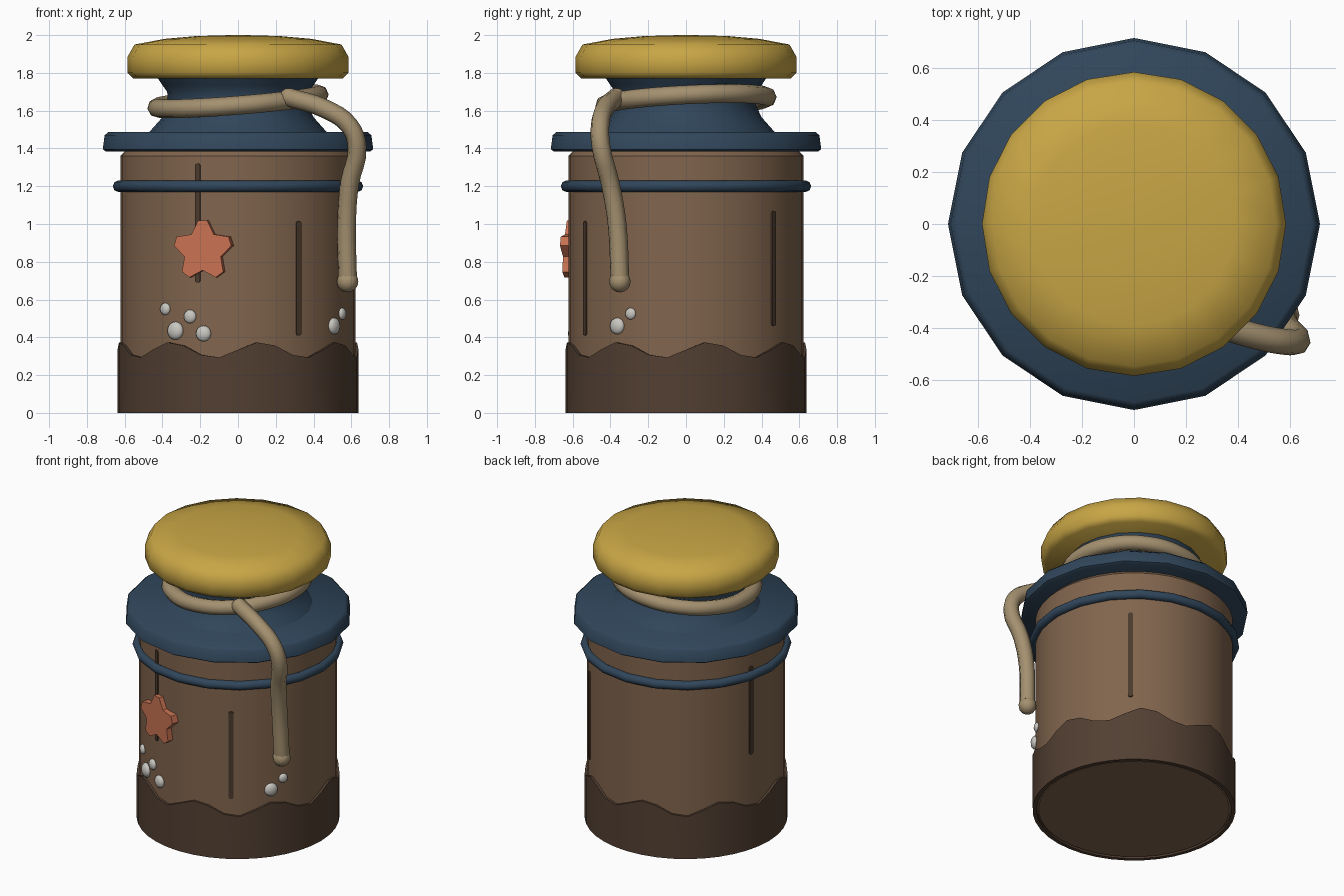
import bpy, bmesh
from math import sin, cos, pi, radians, degrees, atan2
from mathutils import Vector, Matrix

if "Cube" in bpy.data.objects:
    bpy.data.objects.remove(bpy.data.objects["Cube"])


def material(name, rgb):
    m = bpy.data.materials.new(name)
    m.diffuse_color = (*rgb, 1)
    m.use_nodes = True
    m.node_tree.nodes["Principled BSDF"].inputs["Base Color"].default_value = m.diffuse_color
    return m


TIMBER = material("timber", (0.22, 0.13, 0.075))
WET = material("wet_timber", (0.085, 0.05, 0.032))
CRACK = material("dark_crack", (0.07, 0.042, 0.025))
IRON = material("blue_paint", (0.03, 0.062, 0.105))
YELLOW = material("yellow_paint", (0.58, 0.38, 0.06))
ROPE = material("rope", (0.37, 0.28, 0.16))
CORAL = material("coral", (0.58, 0.17, 0.085))
SHELL = material("shell", (0.58, 0.57, 0.53))


def finish(obj, mat, angle=40):
    bpy.ops.object.select_all(action='DESELECT')
    obj.select_set(True)
    bpy.context.view_layer.objects.active = obj
    obj.data.materials.clear()
    obj.data.materials.append(mat)
    if angle:
        bpy.ops.object.shade_smooth_by_angle(angle=radians(angle))
    return obj


def from_bmesh(name, bm, mat, angle=40):
    bmesh.ops.recalc_face_normals(bm, faces=bm.faces)
    me = bpy.data.meshes.new(name)
    bm.to_mesh(me)
    bm.free()
    obj = bpy.data.objects.new(name, me)
    bpy.context.collection.objects.link(obj)
    return finish(obj, mat, angle)


def lathe(name, profile, sides, mat, angle=40, closed=False):
    """Turn (radius, height) points round z; height may be a function of angle."""
    bm = bmesh.new()
    rings = []
    for r, z in profile:
        ring = []
        for i in range(sides):
            a = 2 * pi * i / sides
            ring.append(bm.verts.new((r * cos(a), r * sin(a), z(a) if callable(z) else z)))
        rings.append(ring)
    pairs = list(zip(rings, rings[1:]))
    if closed:
        pairs.append((rings[-1], rings[0]))
    for lo, hi in pairs:
        for i in range(sides):
            j = (i + 1) % sides
            bm.faces.new((lo[i], lo[j], hi[j], hi[i]))
    if not closed:
        bm.faces.new(rings[0])
        bm.faces.new(rings[-1])
    return from_bmesh(name, bm, mat, angle)


def rope(name, points, radius, mat, cyclic=False):
    cu = bpy.data.curves.new(name, 'CURVE')
    cu.dimensions = '3D'
    cu.bevel_depth = radius
    cu.bevel_resolution = 2
    cu.use_fill_caps = True
    sp = cu.splines.new('BEZIER')
    sp.bezier_points.add(len(points) - 1)
    sp.resolution_u = 4
    sp.use_cyclic_u = cyclic
    for bp, p in zip(sp.bezier_points, points):
        bp.co = p
        bp.handle_left_type = bp.handle_right_type = 'AUTO'
    obj = bpy.data.objects.new(name, cu)
    bpy.context.collection.objects.link(obj)
    bpy.ops.object.select_all(action='DESELECT')
    obj.select_set(True)
    bpy.context.view_layer.objects.active = obj
    bpy.ops.object.convert(target='MESH')
    return finish(bpy.context.object, mat, 60)


def ball(name, loc, radius, mat, flatten=1.0):
    bpy.ops.mesh.primitive_uv_sphere_add(segments=12, ring_count=8, radius=radius, location=loc)
    obj = bpy.context.object
    obj.name = name
    obj.scale = (flatten, 1, 1)
    obj.rotation_euler.z = atan2(loc[1], loc[0])
    return finish(obj, mat, 60)


# Timber post and wavy wet band at its foot
lathe("post", [(0.60, 0.005), (0.622, 0.025), (0.622, 1.36), (0.595, 1.39)], 40, TIMBER)


def wave(a):
    return 0.333 + 0.042 * cos(8 * (a + pi / 2 - radians(11)))


lathe("wet_band", [(0.612, 0), (0.638, 0), (0.638, wave), (0.612, wave)], 40, WET, closed=True)

# Cracks in the timber: azimuth, bottom, top
for n, (deg, z0, z1) in enumerate([(-110, 0.69, 1.32), (-59, 0.41, 1.015),
                                   (48, 0.46, 1.07), (166, 0.65, 1.26)]):
    bm = bmesh.new()
    bmesh.ops.create_cube(bm, size=1)
    bmesh.ops.scale(bm, vec=(0.03, 0.032, z1 - z0), verts=bm.verts)
    ends = [e for e in bm.edges if abs(e.verts[0].co.x - e.verts[1].co.x) > 0.01]
    radial = [e for e in bm.edges if abs(e.verts[0].co.z - e.verts[1].co.z) < 0.01 and e not in ends]
    sides = radial if len(radial) == 4 else ends
    bmesh.ops.bevel(bm, geom=sides, offset=0.012, segments=2, profile=0.5, affect='EDGES')
    a = radians(deg)
    crack = from_bmesh(f"crack_{n + 1}", bm, CRACK, 40)
    crack.location = (0.612 * cos(a), 0.612 * sin(a), (z0 + z1) / 2)
    crack.rotation_euler.z = a + pi / 2

# Iron fittings: hoop, flange, neck
bpy.ops.mesh.primitive_torus_add(major_segments=20, minor_segments=8, major_radius=0.632,
                                 minor_radius=0.031, location=(0, 0, 1.2))
bpy.context.object.name = "hoop"
finish(bpy.context.object, IRON, 60)
lathe("flange", [(0.70, 1.385), (0.716, 1.395), (0.706, 1.47), (0.685, 1.488)], 16, IRON, 50)
lathe("neck", [(0.476, 1.48), (0.44, 1.52), (0.40, 1.565), (0.37, 1.63), (0.375, 1.70),
               (0.40, 1.735), (0.43, 1.78)], 20, IRON)

# Yellow cap
lathe("cap", [(0.555, 1.77), (0.585, 1.80), (0.585, 1.885), (0.548, 1.95), (0.39, 1.98),
              (0.22, 1.995), (0.04, 2.0)], 20, YELLOW, 50)

# Rope turn round the neck, hanging tail and end knot
coil = []
for i in range(12):
    x, y = 0.43 * cos(i * pi / 6), 0.43 * sin(i * pi / 6)
    coil.append((x, y, 1.65 + 0.08 * x + 0.05 * y))
rope("rope_coil", coil, 0.05, ROPE, cyclic=True)
rope("rope_tail", [(0.27, -0.37, 1.67), (0.46, -0.43, 1.61), (0.59, -0.455, 1.52),
                   (0.63, -0.45, 1.41), (0.59, -0.40, 1.21), (0.575, -0.365, 1.0),
                   (0.58, -0.35, 0.72)], 0.05, ROPE)
ball("rope_start", (0.27, -0.37, 1.67), 0.05, ROPE)
ball("rope_knot", (0.58, -0.35, 0.695), 0.057, ROPE)

# Starfish with blunt arms
bm = bmesh.new()
outline = []
for k in range(5):
    for off, r in ((-9, 0.16), (9, 0.16), (36, 0.105)):
        t = radians(90 - 72 * k - off)
        outline.append(bm.verts.new((r * cos(t), 0.03, r * sin(t))))
face = bm.faces.new(outline)
ext = bmesh.ops.extrude_face_region(bm, geom=[face])
bmesh.ops.translate(bm, vec=(0, -0.065, 0),
                    verts=[v for v in ext["geom"] if isinstance(v, bmesh.types.BMVert)])
star = from_bmesh("starfish", bm, CORAL, 0)
star.location = (-0.178, -0.59, 0.86)
star.rotation_euler.z = radians(-16)

# Barnacles: azimuth, height, radius
for n, (deg, z, r) in enumerate([(-128, 0.55, 0.032), (-114, 0.51, 0.036), (-122, 0.435, 0.048),
                                 (-107, 0.42, 0.042), (-35.6, 0.46, 0.044), (-28, 0.525, 0.031)]):
    a = radians(deg)
    ball(f"barnacle_{n + 1}", (0.625 * cos(a), 0.625 * sin(a), z), r, SHELL, 0.6)
